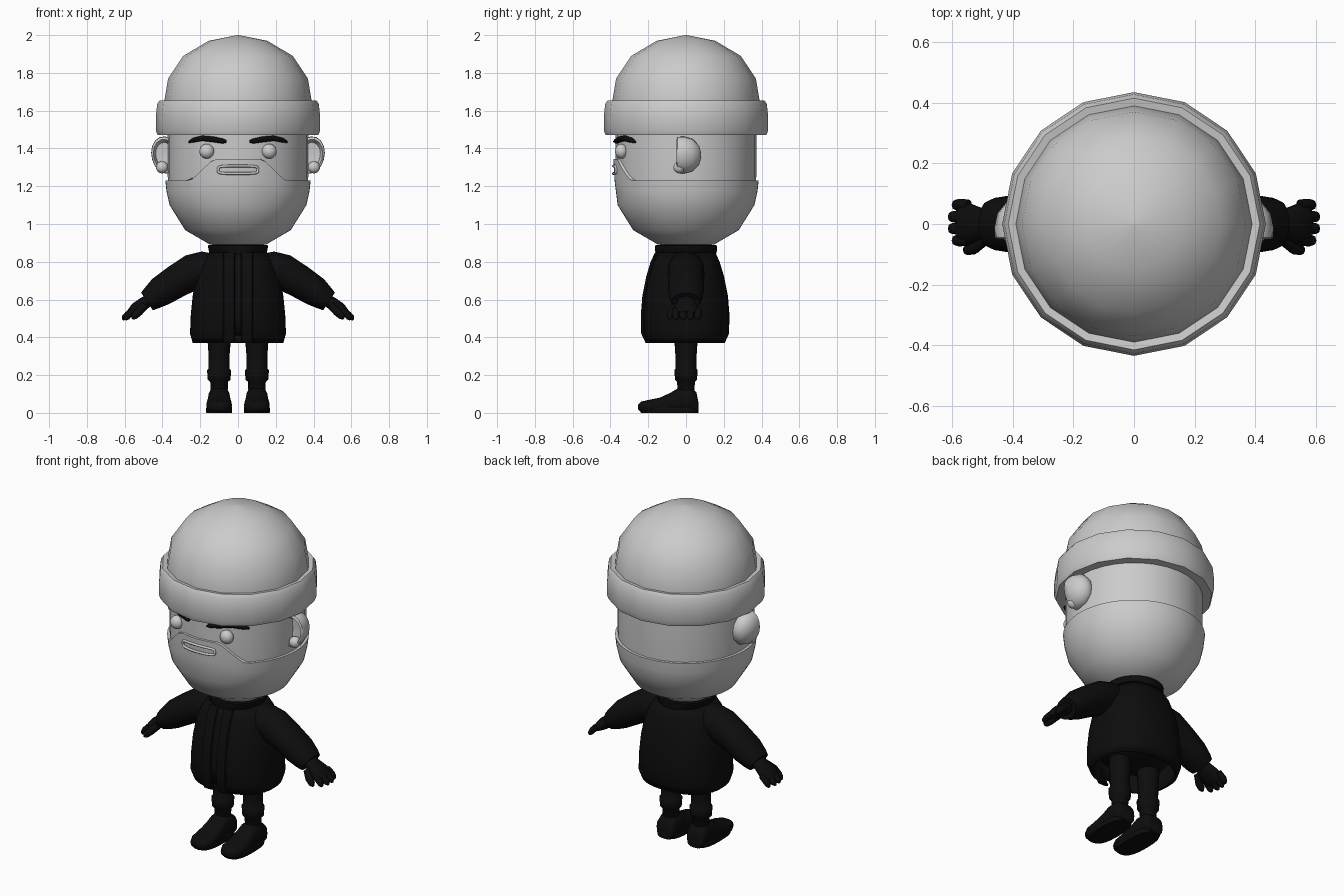
import bpy, bmesh, math
from mathutils import Vector

if "Cube" in bpy.data.objects:
    bpy.data.objects.remove(bpy.data.objects["Cube"], do_unlink=True)


def material(name, value):
    m = bpy.data.materials.new(name)
    m.use_nodes = True
    m.diffuse_color = (value, value, value, 1)
    m.node_tree.nodes["Principled BSDF"].inputs["Base Color"].default_value = (value, value, value, 1)
    return m


GREY = material("light grey", 0.6)
BLACK = material("near black", 0.004)


def finish(name, bm, mat, mirror=False, angle=50):
    bmesh.ops.recalc_face_normals(bm, faces=bm.faces)
    mesh = bpy.data.meshes.new(name)
    bm.to_mesh(mesh)
    bm.free()
    ob = bpy.data.objects.new(name, mesh)
    bpy.context.collection.objects.link(ob)
    mesh.materials.append(mat)
    bpy.ops.object.select_all(action="DESELECT")
    bpy.context.view_layer.objects.active = ob
    ob.select_set(True)
    bpy.ops.object.shade_smooth_by_angle(angle=math.radians(angle))
    if mirror:
        ob.modifiers.new("Mirror", "MIRROR")
    return ob


def loft(rings, n=16, bm=None, caps=True, power=1.0):
    """Skin rings given as (centre, half axis u, half axis v)."""
    bm = bm or bmesh.new()

    def soft(t):
        return math.copysign(abs(t) ** power, t)
    loops = []
    for c, u, v in rings:
        loops.append([bm.verts.new(Vector(c) + Vector(u) * soft(math.cos(a)) + Vector(v) * soft(math.sin(a)))
                      for a in (math.tau * i / n for i in range(n))])
    for lo, hi in zip(loops, loops[1:]):
        for i in range(n):
            j = (i + 1) % n
            bm.faces.new((lo[i], lo[j], hi[j], hi[i]))
    if caps:
        bm.faces.new(loops[0])
        bm.faces.new(loops[-1])
    return bm


def upright(profile, x=0, y=0):
    """Horizontal rings from (z, half width, half depth)."""
    return [((x, y, z), (rx, 0, 0), (0, ry, 0)) for z, rx, ry in profile]


def limb(points):
    """Rings across a path in the xz plane from (x, z, half height, half depth, y)."""
    rings = []
    for i, (x, z, h, d, y) in enumerate(points):
        a, b = points[max(i - 1, 0)], points[min(i + 1, len(points) - 1)]
        t = Vector((b[0] - a[0], 0, b[1] - a[1])).normalized()
        rings.append(((x, y, z), Vector((-t.z, 0, t.x)) * h, (0, d, 0)))
    return rings


def ball(name, centre, radii, mat):
    bm = bmesh.new()
    bmesh.ops.create_uvsphere(bm, u_segments=20, v_segments=12, radius=1)
    for v in bm.verts:
        v.co = Vector(centre) + Vector([a * b for a, b in zip(v.co, radii)])
    return finish(name, bm, mat, True, 80)


# Head and knitted cap
finish("face", loft(upright([(1.18, .365, .365), (1.25, .372, .372), (1.5, .372, .372)]), 32), GREY)
dome = [(1.58, .39), (1.65, .39), (1.77, .37), (1.89, .29), (1.97, .155), (2.0, .004)]
finish("cap_dome", loft(upright([(z, r, r) for z, r in dome])), GREY, angle=60)
cuff = [(1.47, .37), (1.47, .425), (1.495, .435), (1.57, .435), (1.635, .428), (1.655, .415), (1.65, .385)]
finish("cap_cuff", loft(upright([(z, r, r) for z, r in cuff]), caps=False), GREY, angle=60)

# Beard bowl whose upper edge rises into the moustache at the front
bm = loft(upright([(.87, .004, .004), (.892, .15, .15), (.968, .28, .28), (1.10, .362, .362),
                   (1.17, .378, .378), (1.23, .385, .385), (1.23, .36, .36)]), 64, caps=False)
for v in bm.verts:
    if v.co.z > 1.16 and v.co.y < 0:
        rise = min(max((.25 - abs(v.co.x)) / .12, 0), 1)
        v.co.z += .115 * rise * (1 if v.co.z > 1.2 else .5)
finish("beard", bm, GREY)


# Mouth rim wrapped around the beard
curve = bpy.data.curves.new("mouth", "CURVE")
curve.dimensions = "3D"
curve.bevel_depth = .007
curve.bevel_resolution = 2
spline = curve.splines.new("POLY")
spline.points.add(39)
for i, p in enumerate(spline.points):
    a = math.tau * i / 40
    x = .105 * math.copysign(abs(math.cos(a)) ** .5, math.cos(a))
    z = 1.287 + .02 * math.copysign(abs(math.sin(a)) ** .4, math.sin(a))
    p.co = (x, -math.sqrt(.385 ** 2 - x * x), z, 1)
spline.use_cyclic_u = True
curve.materials.append(GREY)
bpy.context.collection.objects.link(bpy.data.objects.new("mouth", curve))

# Eyes, brows and ears
ball("eyes", (.165, -.342, 1.385), (.039, .034, .039), GREY)
brow = [(.06, 1.437, .006), (.08, 1.439, .014), (.13, 1.448, .016), (.19, 1.454, .015),
        (.24, 1.443, .013), (.262, 1.434, .005)]
finish("brows", loft([((x, -math.sqrt(.375 ** 2 - x * x), z), (0, .017, 0), (0, 0, h))
                      for x, z, h in brow], 10), BLACK, True)
ear = [(.08, .1), (.07, .5), (.035, .87), (-.01, 1), (-.045, .98), (-.05, .85), (-.015, .68), (-.01, .05)]
finish("ears", loft([((.385, y, 1.365), (.075 * r, 0, .012 * r), (0, 0, .098 * r)) for y, r in ear]),
       GREY, True, 60)
ball("ear_studs", (.402, -.035, 1.30), (.032, .032, .032), GREY)

# Jacket shell with a small split at the front of the hem
shell = [(.37, .24, .205), (.42, .254, .228), (.52, .25, .23), (.62, .24, .222), (.72, .222, .202),
         (.80, .19, .178), (.85, .15, .155)]
bm = loft(upright(shell), 40, caps=False, power=.85)
split = [f for f in bm.faces if f.calc_center_median().z < .42
         and f.calc_center_median().y < 0 and abs(f.calc_center_median().x) < .05]
bmesh.ops.delete(bm, geom=split, context="FACES")
jacket = finish("jacket", bm, BLACK)
mod = jacket.modifiers.new("Thickness", "SOLIDIFY")
mod.thickness = .02
collar = [(.83, .13, .14), (.845, .152, .162), (.885, .16, .165), (.89, .15, .155), (.87, .12, .12)]
finish("collar", loft(upright(collar), 24), BLACK)
finish("neck", loft(upright([(.8, .1, .1), (.92, .1, .1)]), 16), BLACK)
placket = [((.048, -d + .003, z), (.032, 0, 0), (0, .012, 0)) for z, w, d in shell]
finish("jacket_plackets", loft(placket, 8, power=.5), BLACK, True)
finish("hips", loft(upright([(.41, .16, .09), (.46, .2, .17), (.6, .2, .18)]), 24), BLACK)

# Sleeves and hands
sleeve = [(.12, .775, .07, .08, 0), (.17, .765, .092, .095, 0), (.24, .745, .096, .098, 0),
          (.32, .70, .088, .096, 0), (.41, .642, .08, .094, 0), (.46, .605, .064, .086, 0),
          (.482, .59, .056, .075, 0), (.475, .595, .04, .06, 0)]
finish("sleeves", loft(limb(sleeve)), BLACK, True)
bm = loft(limb([(.46, .605, .03, .04, 0), (.5, .578, .034, .052, 0), (.54, .55, .034, .068, 0),
                (.575, .522, .022, .062, 0)]), 12)
for k in range(4):
    y = -.054 + k * .039
    reach = .02 if k in (1, 2) else .006
    loft(limb([(.545, .548, .016, .018, y), (.575 + reach * .5, .52, .018, .02, y),
               (.583 + reach, .503, .015, .017, y), (.59 + reach, .492, .005, .006, y)]), 8, bm)
loft(limb([(.49, .57, .02, .022, -.05), (.525, .535, .022, .022, -.078),
           (.55, .51, .018, .018, -.085), (.56, .497, .006, .007, -.085)]), 8, bm)
finish("hands", bm, BLACK, True, 60)

# Trouser legs with boot cuffs
leg = [(.1, .045, .042), (.165, .047, .048), (.175, .06, .058), (.225, .064, .062), (.235, .055, .055),
       (.3, .055, .056), (.36, .06, .06), (.46, .062, .064)]
finish("legs", loft(upright(leg, .1), 16), BLACK, True)

# Boots: (y, half width, underside, top)
boot = [(.065, .045, .0, .06), (.055, .056, .0, .11), (.02, .058, .0, .135), (-.04, .058, .0, .132),
        (-.085, .062, .0, .105), (-.14, .068, .0, .08), (-.2, .066, .0, .068), (-.238, .048, .005, .06),
        (-.253, .02, .018, .045)]
finish("boots", loft([((.1, y, (a + b) / 2), (w, 0, 0), (0, 0, (b - a) / 2)) for y, w, a, b in boot],
                     16, power=.7), BLACK, True)
sole = [((.1, -.088, z), (.069 * s, 0, 0), (0, .154 * s, 0)) for z, s in ((0, .97), (.006, 1), (.024, 1), (.03, .97))]
finish("soles", loft(sole, 20, power=.75), BLACK, True)
